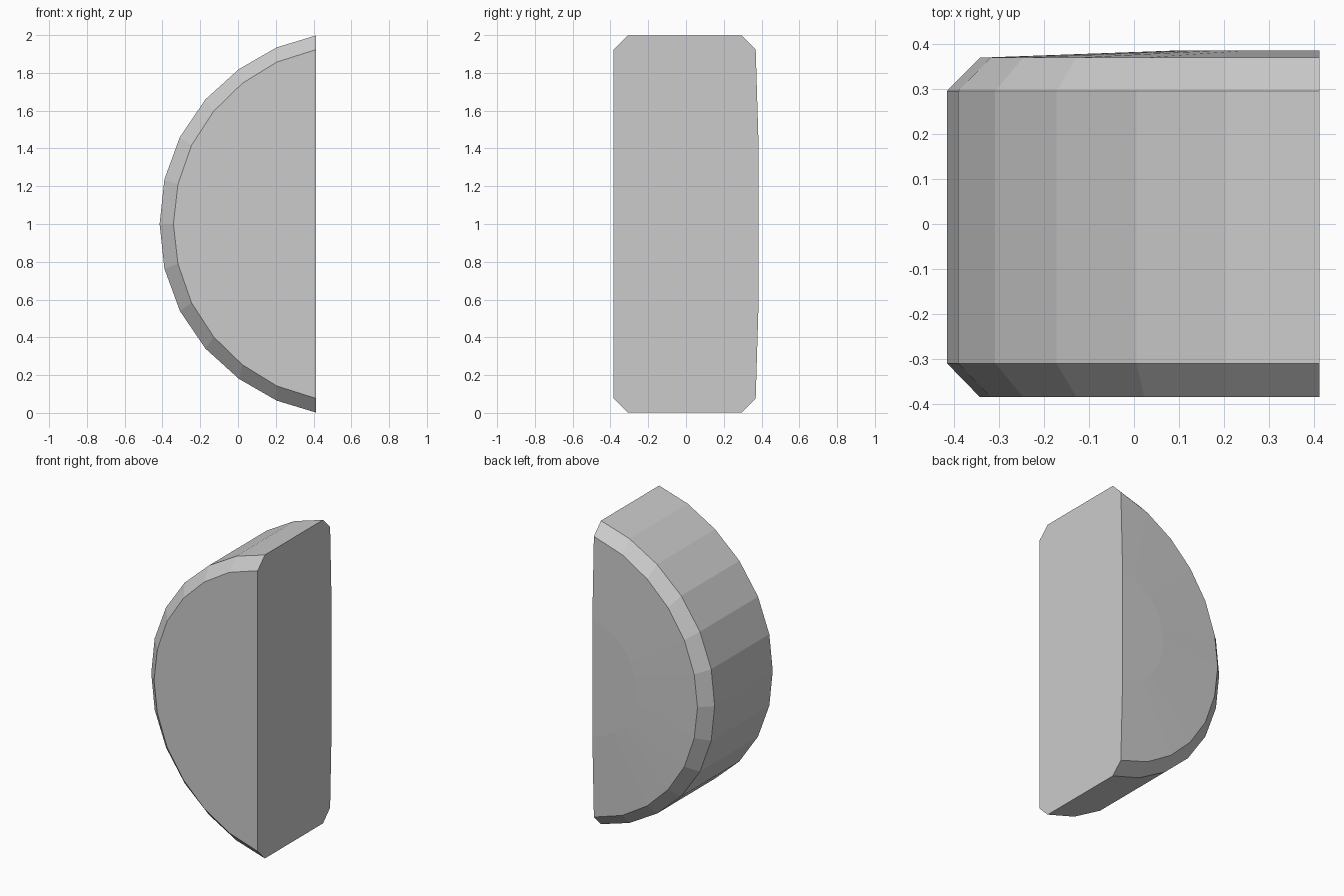
import bpy, bmesh

if "Cube" in bpy.data.objects:
    bpy.data.objects.remove(bpy.data.objects["Cube"])

# Half outlines (x, height above the mid line), from the leftmost point to the flat cut
OUTER = [(-0.415, 0), (-0.39, 0.235), (-0.308, 0.46), (-0.172, 0.66),
         (0.005, 0.82), (0.205, 0.935), (0.412, 0.998)]
INNER = [(-0.342, 0), (-0.318, 0.21), (-0.246, 0.417), (-0.128, 0.598),
         (0.023, 0.745), (0.205, 0.857), (0.412, 0.923)]
CUT_X = 0.412


def outline(half):
    """Mirror a half outline about the mid line z = 1."""
    return [(x, 1 - h) for x, h in reversed(half[1:])] + [(x, 1 + h) for x, h in half]


def scaled(points, s):
    return [(CUT_X + (x - CUT_X) * s, 1 + (z - 1) * s) for x, z in points]


bm = bmesh.new()
outer, inner = outline(OUTER), outline(INNER)

# Front face, front bevel, rim, back bevel, shallow domed back
sections = [(inner, -0.384), (outer, -0.309), (outer, 0.295),
            (inner, 0.369), (scaled(inner, 0.42), 0.385)]
rings = [[bm.verts.new((x, y, z)) for x, z in pts] for pts, y in sections]

for a, b in zip(rings, rings[1:]):
    for i in range(len(a) - 1):
        bm.faces.new((a[i], a[i + 1], b[i + 1], b[i]))

# Flat front, domed back centre and flat cut side
bm.faces.new(rings[0])
bm.faces.new(rings[-1])
bm.faces.new([r[0] for r in rings] + [r[-1] for r in reversed(rings)])
bmesh.ops.recalc_face_normals(bm, faces=bm.faces)

mesh = bpy.data.meshes.new("half_disc")
bm.to_mesh(mesh)
bm.free()
bpy.context.collection.objects.link(bpy.data.objects.new("half_disc", mesh))
